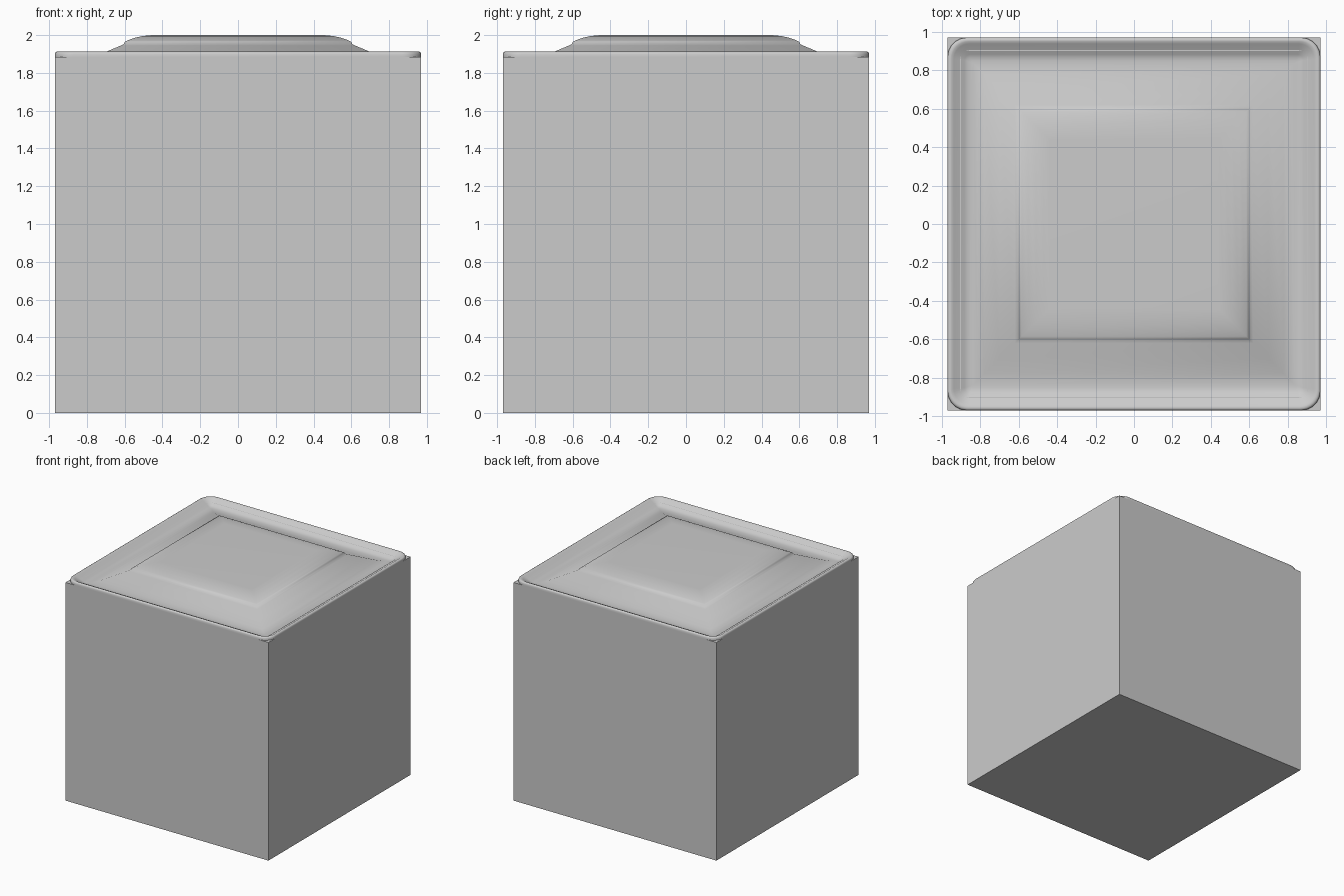
import bpy, bmesh, math

if "Cube" in bpy.data.objects:
    bpy.data.objects.remove(bpy.data.objects["Cube"])

SEG = 8  # segments per rounded corner


def ring(bm, half, z, r):
    """Loop of vertices for a square of given half width with corner radius r."""
    verts = []
    for q in range(4):
        a0 = q * math.pi / 2
        sx, sy = [(1, 1), (-1, 1), (-1, -1), (1, -1)][q]
        for i in range(SEG + 1):
            a = a0 + math.pi / 2 * i / SEG
            verts.append(bm.verts.new((sx * (half - r) + r * math.cos(a),
                                       sy * (half - r) + r * math.sin(a), z)))
    return verts


def loft(name, profile, angle):
    """Skin stacked square rings (half width, height, corner radius), capping the last one."""
    bm = bmesh.new()
    rings = [ring(bm, *p) for p in profile]
    n = len(rings[0])
    for a, b in zip(rings, rings[1:]):
        for i in range(n):
            j = (i + 1) % n
            bm.faces.new((a[i], a[j], b[j], b[i]))
    bm.faces.new(rings[-1])
    bmesh.ops.remove_doubles(bm, verts=bm.verts, dist=1e-5)
    mesh = bpy.data.meshes.new(name)
    bm.normal_update()
    bm.to_mesh(mesh)
    bm.free()
    ob = bpy.data.objects.new(name, mesh)
    bpy.context.collection.objects.link(ob)
    bpy.ops.object.select_all(action='DESELECT')
    ob.select_set(True)
    bpy.context.view_layer.objects.active = ob
    bpy.ops.object.shade_smooth_by_angle(angle=math.radians(angle))
    return ob


# box body: square sides, open under the lid, closed at the bottom
body = loft("box_body", [(0.90, 1.885, 0), (0.97, 1.885, 0), (0.97, 0, 0)], 30)
body.data.flip_normals()

# lid: rounded rim, trough, sloped bevel, small step and domed centre panel
loft("raised_panel_lid", [
    (0.97, 1.885, 0.10), (0.97, 1.900, 0.10), (0.967, 1.908, 0.10),
    (0.960, 1.912, 0.095), (0.950, 1.911, 0.09), (0.938, 1.904, 0.08),
    (0.882, 1.872, 0.03), (0.868, 1.866, 0.02), (0.85, 1.864, 0.01),
    (0.835, 1.864, 0), (0.815, 1.866, 0), (0.78, 1.877, 0),
    (0.70, 1.911, 0), (0.62, 1.945, 0), (0.606, 1.951, 0),
    (0.598, 1.965, 0), (0.585, 1.972, 0), (0.55, 1.985, 0),
    (0.51, 1.994, 0), (0.47, 1.999, 0), (0.44, 2.0, 0)], 40)
